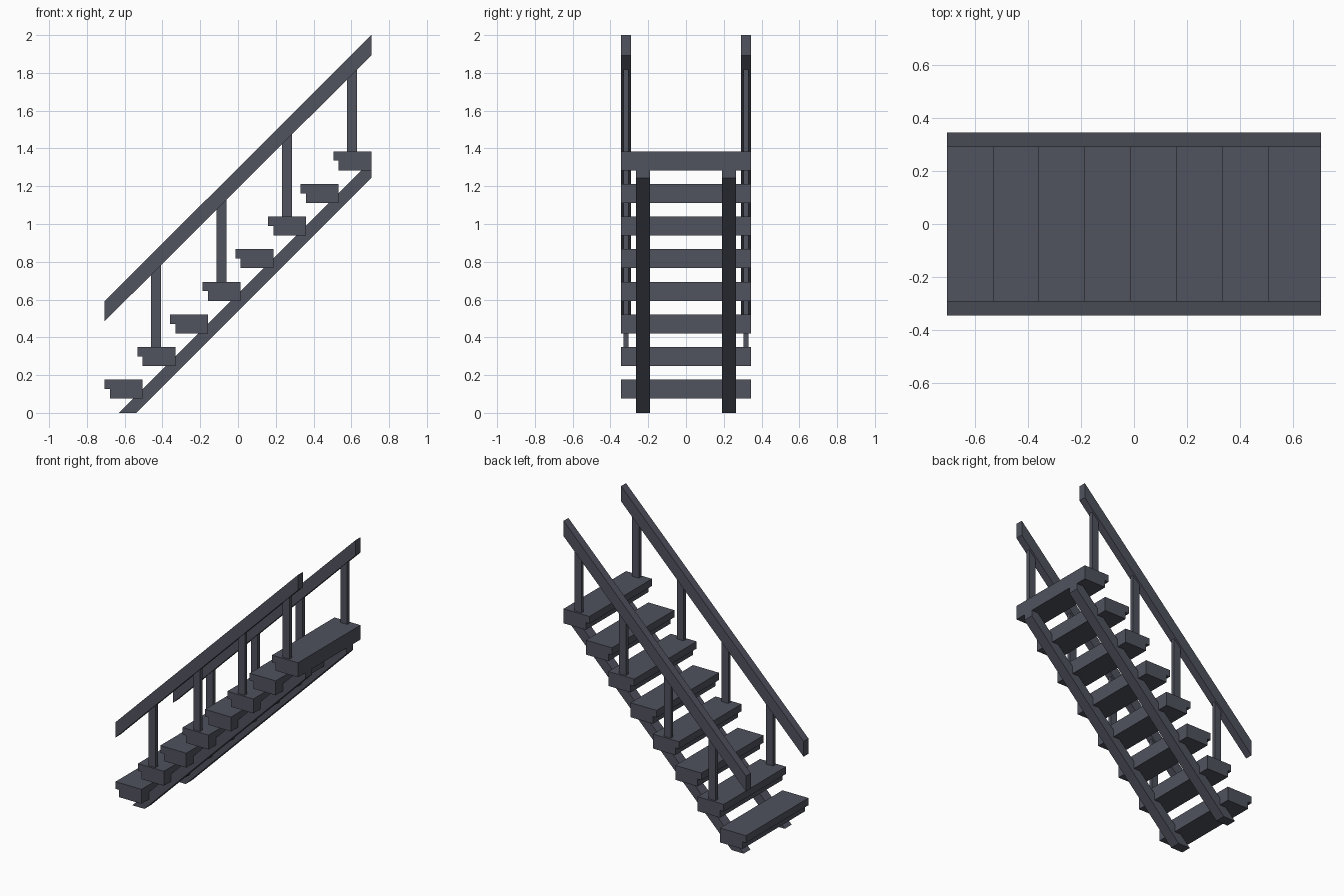
import bpy

if "Cube" in bpy.data.objects:
    bpy.data.objects.remove(bpy.data.objects["Cube"])

slate = bpy.data.materials.new("slate_grey")
slate.diffuse_color = (0.08, 0.085, 0.112, 1)
slate.use_nodes = True
slate.node_tree.nodes["Principled BSDF"].inputs["Base Color"].default_value = slate.diffuse_color


def extrude_xz(name, profile, y0, y1):
    """Prism: an x-z profile (counter-clockwise seen from the front) swept from y0 to y1."""
    n = len(profile)
    verts = [(x, y, z) for y in (y0, y1) for x, z in profile]
    faces = [list(range(n)), list(range(2 * n - 1, n - 1, -1))]
    faces += [[(i + 1) % n, i, n + i, n + (i + 1) % n] for i in range(n)]
    mesh = bpy.data.meshes.new(name)
    mesh.from_pydata(verts, [], faces)
    mesh.materials.append(slate)
    obj = bpy.data.objects.new(name, mesh)
    bpy.context.collection.objects.link(obj)
    return obj


HALF_X, HALF_Y = 0.706, 0.345
STEPS, RUN, RISE = 8, 0.173, 0.1727

# Treads with an overhanging nosing on the front edge
for i in range(STEPS):
    x, z = -HALF_X + i * RUN, 0.176 + i * RISE
    extrude_xz(f"tread_{i + 1}",
               [(x, z - 0.05), (x + 0.028, z - 0.05), (x + 0.028, z - 0.101),
                (x + 0.201, z - 0.101), (x + 0.201, z), (x, z)],
               -HALF_Y, HALF_Y)

for side, s in (("left", 1), ("right", -1)):
    # Sloping stringer under the treads, cut flat at the floor and plumb at the top
    ya, yb = sorted((s * 0.19, s * 0.265))
    extrude_xz(f"{side}_stringer",
               [(-0.632, 0), (-0.538, 0), (HALF_X, 1.243), (HALF_X, 1.336)], ya, yb)

    # Handrail with plumb-cut ends
    ya, yb = sorted((s * 0.291, s * HALF_Y))
    extrude_xz(f"{side}_handrail",
               [(-HALF_X, 0.485), (HALF_X, 1.893), (HALF_X, 2.0), (-HALF_X, 0.592)], ya, yb)

    # Posts on every second tread, top cut to the rail slope
    ya, yb = sorted((s * 0.305, s * 0.331))
    for k in range(4):
        i = 2 * k + 1
        x0 = -HALF_X + i * RUN + 0.073
        x1, base = x0 + 0.053, 0.17 + i * RISE
        extrude_xz(f"{side}_post_{k + 1}",
                   [(x0, base), (x1, base), (x1, x1 + 1.2), (x0, x0 + 1.2)], ya, yb)
